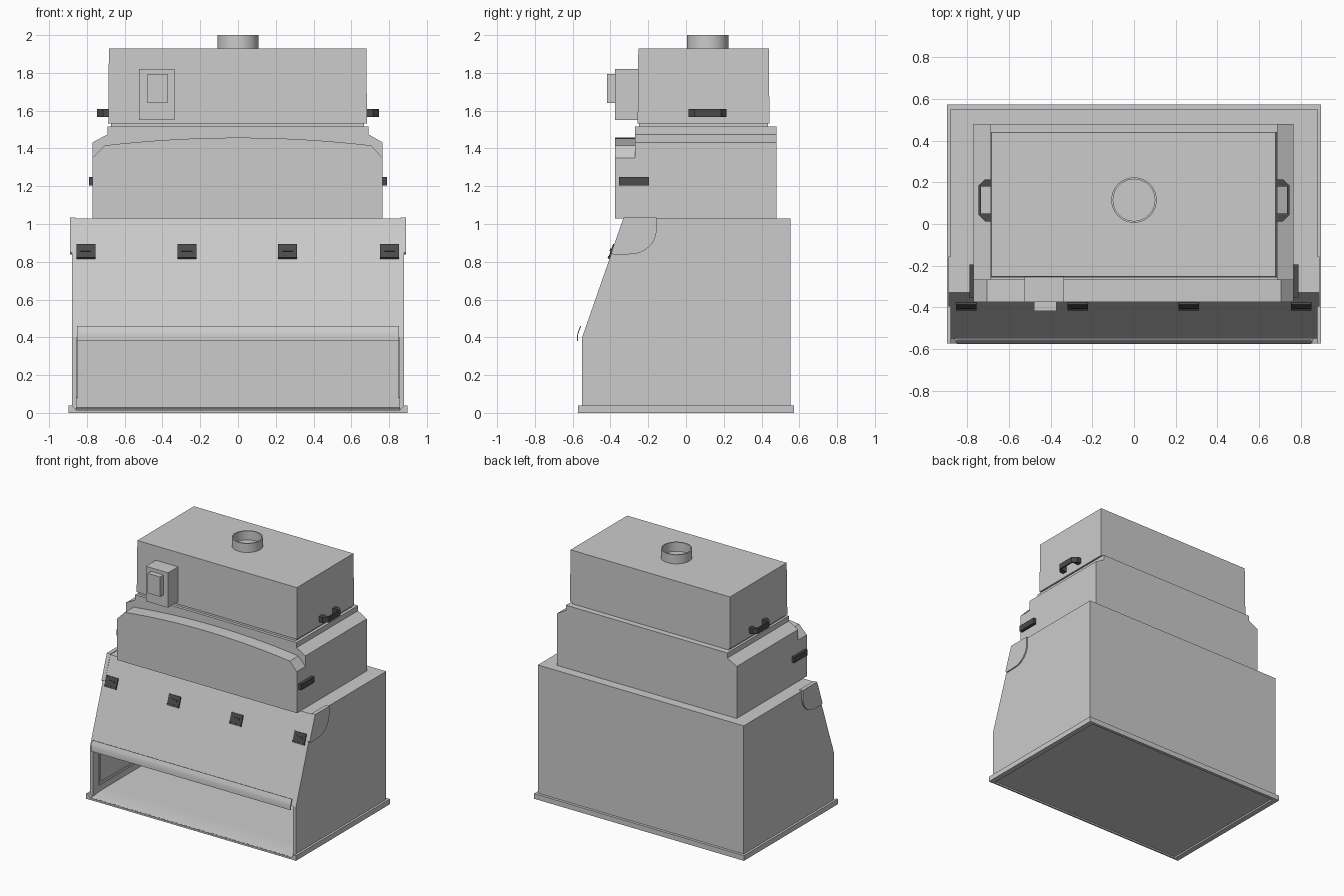
import bpy, bmesh, math
from mathutils import Matrix, Vector

if "Cube" in bpy.data.objects:
    bpy.data.objects.remove(bpy.data.objects["Cube"])

dark = bpy.data.materials.new("dark_plastic")
dark.diffuse_color = (0.07, 0.07, 0.07, 1)
dark.use_nodes = True
dark.node_tree.nodes["Principled BSDF"].inputs["Base Color"].default_value = dark.diffuse_color


def finish(name, bm, mat=None, smooth=False):
    bmesh.ops.recalc_face_normals(bm, faces=bm.faces)
    me = bpy.data.meshes.new(name)
    bm.to_mesh(me)
    bm.free()
    ob = bpy.data.objects.new(name, me)
    bpy.context.collection.objects.link(ob)
    if mat:
        me.materials.append(mat)
    if smooth:
        bpy.ops.object.select_all(action="DESELECT")
        bpy.context.view_layer.objects.active = ob
        ob.select_set(True)
        bpy.ops.object.shade_smooth_by_angle()
    return ob


def prism(name, pts, axis, a, b, mat=None, smooth=False):
    """Extrude a 2D outline along an axis: x uses (y,z), y uses (x,z), z uses (x,y)."""
    place = {"x": lambda p, t: (t, p[0], p[1]),
             "y": lambda p, t: (p[0], t, p[1]),
             "z": lambda p, t: (p[0], p[1], t)}[axis]
    bm = bmesh.new()
    lo = [bm.verts.new(place(p, a)) for p in pts]
    hi = [bm.verts.new(place(p, b)) for p in pts]
    bm.faces.new(lo)
    bm.faces.new(hi)
    n = len(pts)
    for i in range(n):
        j = (i + 1) % n
        bm.faces.new((lo[i], lo[j], hi[j], hi[i]))
    return finish(name, bm, mat, smooth)


def box(name, x, y, z, mat=None):
    return prism(name, [(x[0], y[0]), (x[1], y[0]), (x[1], y[1]), (x[0], y[1])],
                 "z", z[0], z[1], mat)


# Base tray: shallow floor with a gentle ramp at the front, rims around
prism("tray_floor", [(-0.56, 0.012), (-0.565, 0.016), (-0.50, 0.026), (-0.40, 0.03), (0.56, 0.03), (0.56, 0.012)],
      "x", -0.88, 0.88, smooth=True)
box("tray_front_lip", (-0.88, 0.88), (-0.572, -0.56), (0, 0.014))
box("tray_back_rim", (-0.897, 0.897), (0.55, 0.573), (0, 0.04))

# Cabinet shell: back, roof and sloped front window
box("cabinet_back", (-0.855, 0.855), (0.525, 0.552), (0.02, 1.03))
box("cabinet_roof", (-0.855, 0.855), (-0.322, 0.525), (1.0, 1.03))
prism("front_window", [(-0.55, 0.40), (-0.33, 1.03), (-0.305, 1.03), (-0.525, 0.40)],
      "x", -0.855, 0.855)

# Side pieces, mirrored left and right
side_wall = [(-0.55, 0.02), (-0.55, 0.40), (-0.33, 1.03), (0.552, 1.03), (0.552, 0.02)]
rim = [(0.897, 0), (0.897, 0.04), (0.88, 0.04), (0.855, 0.014), (0.855, 0)]
cheek = [(-0.395, 0.85), (-0.33, 1.035), (-0.155, 1.035)]
for i in range(13):
    a = -math.pi / 2 * i / 12
    cheek.append((-0.295 + 0.14 * math.cos(a), 0.975 + 0.135 * math.sin(a)))
cheek.append((-0.385, 0.838))
grip = [(0.67, 0.012), (0.715, 0.012), (0.747, 0.045), (0.747, 0.185), (0.715, 0.214),
        (0.67, 0.214), (0.67, 0.18), (0.735, 0.18), (0.735, 0.05), (0.67, 0.05)]
for s, side in ((-1, "left"), (1, "right")):
    prism(f"{side}_wall", side_wall, "x", s * 0.855, s * 0.88)
    prism(f"{side}_cheek_plate", cheek, "x", s * 0.86, s * 0.89)
    prism(f"{side}_tray_rim", [(s * x, z) for x, z in rim], "y", -0.573, 0.573)
    # slim window frame on the inner side wall
    for k, (y, z) in enumerate((((-0.48, -0.46), (0.08, 0.6)), ((0.34, 0.36), (0.08, 0.6)),
                                ((-0.46, 0.34), (0.08, 0.10)), ((-0.46, 0.34), (0.58, 0.6)))):
        box(f"{side}_inner_frame_{k}", sorted((s * 0.848, s * 0.857)), y, z)
    prism(f"{side}_upper_handle", [(s * x, y) for x, y in grip], "z", 1.566, 1.608, dark)
    prism(f"{side}_lower_handle", [(-0.355, 1.205), (-0.195, 1.205), (-0.195, 1.25), (-0.355, 1.25)],
          "x", s * 0.765, s * 0.79, dark)

# Curved rail along the top of the work opening
prism("opening_rail", [(-0.560, 0.46), (-0.570, 0.435), (-0.576, 0.415), (-0.576, 0.38),
                       (-0.571, 0.38), (-0.571, 0.415), (-0.565, 0.433), (-0.555, 0.458)],
      "x", -0.853, 0.853, smooth=True)

# Four window clips lying on the slope
tilt = -math.atan2(0.22, 0.63)
for i, x in enumerate((-0.805, -0.27, 0.263, 0.803)):
    bm = bmesh.new()
    for size, loc in (((0.1, 0.012, 0.083), (0, -0.003, 0)),
                      ((0.056, 0.008, 0.014), (0, -0.011, 0.006)),
                      ((0.1, 0.006, 0.01), (0, -0.01, -0.032))):
        m = (Matrix.Translation((x, -0.391, 0.853)) @ Matrix.Rotation(tilt, 4, "X")
             @ Matrix.Translation(loc) @ Matrix.Diagonal(Vector((*size, 1))))
        bmesh.ops.create_cube(bm, size=1, matrix=m)
    finish(f"window_clip_{i}", bm, dark)

# Middle housing: chamfered rear block and arched front hood
prism("middle_housing", [(-0.77, 1.03), (-0.77, 1.432), (-0.69, 1.475), (-0.69, 1.515),
                         (0.69, 1.515), (0.69, 1.475), (0.765, 1.432), (0.765, 1.03)],
      "y", -0.27, 0.48)
arch = [(0.765, 1.03), (0.765, 1.35)]
for i in range(25):
    t = 1 - i / 12
    arch.append((0.705 * t, 1.457 - 0.041 * t * t))
arch += [(-0.77, 1.35), (-0.77, 1.03)]
prism("arched_hood", arch, "y", -0.375, -0.27)
box("neck", (-0.672, 0.668), (-0.248, 0.435), (1.51, 1.535))

# Tapered top box
top = box("top_box", (-0.687, 0.683), (-0.256, 0.442), (1.532, 1.93))
for v in top.data.vertices:
    if v.co.z > 1.8:
        v.co.x *= 0.995
        v.co.y = 0.093 + (v.co.y - 0.093) * 0.99

# Control box on the front
box("control_box", (-0.525, -0.335), (-0.375, -0.25), (1.55, 1.82))
box("control_panel", (-0.48, -0.373), (-0.417, -0.375), (1.64, 1.793))

# Exhaust collar: thin round tube
bm = bmesh.new()
ring = [bm.verts.new((r, 0.115, z)) for r, z in ((0.109, 1.92), (0.109, 2.0), (0.1, 2.0), (0.1, 1.92))]
bm.faces.new(ring)
edges = list(bm.edges)
bmesh.ops.delete(bm, geom=list(bm.faces), context="FACES_ONLY")
bmesh.ops.spin(bm, geom=ring + edges, cent=(0, 0.115, 0), axis=(0, 0, 1),
               angle=math.tau, steps=48, use_merge=True)
bmesh.ops.remove_doubles(bm, verts=bm.verts, dist=1e-4)
finish("exhaust_collar", bm, smooth=True)
